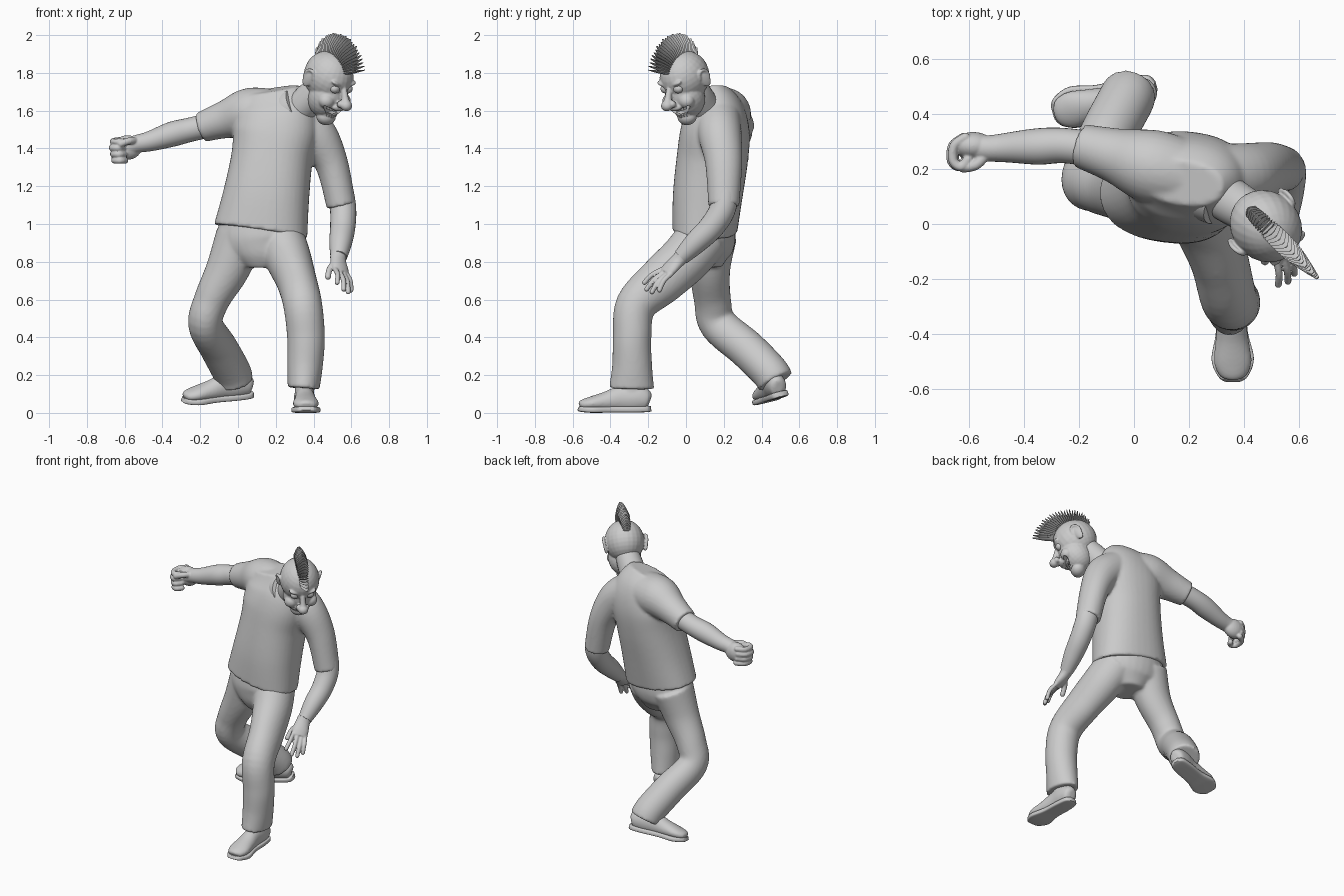
import bpy, bmesh, math, random
from mathutils import Vector, Matrix

if "Cube" in bpy.data.objects:
    bpy.data.objects.remove(bpy.data.objects["Cube"])

random.seed(3)
X, Y, Z = Vector((1, 0, 0)), Vector((0, 1, 0)), Vector((0, 0, 1))


def spline(pts, sub):
    """Catmull-Rom through stations (x, y, z, ra, rb)."""
    p = [pts[0]] + list(pts) + [pts[-1]]
    out = []
    for i in range(1, len(p) - 2):
        for k in range(sub):
            t = k / sub
            out.append([0.5 * (2 * b + (c - a) * t + (2 * a - 5 * b + 4 * c - d) * t * t
                               + (3 * b - a - 3 * c + d) * t ** 3)
                        for a, b, c, d in zip(p[i - 1], p[i], p[i + 1], p[i + 2])])
    return out + [list(pts[-1])]


def loft(bm, pts, ref=X, power=2.0, n=28, sub=6):
    """Closed tube of (super)elliptic rings along a path."""
    st = spline([tuple(p) if len(p) == 5 else tuple(p) + (p[3],) for p in pts], sub)
    rings = []
    for i, s in enumerate(st):
        t = (Vector(st[min(i + 1, len(st) - 1)][:3]) - Vector(st[max(i - 1, 0)][:3])).normalized()
        a = (ref - t * ref.dot(t)).normalized()
        b = t.cross(a)
        ring = []
        for k in range(n):
            c, d = math.cos(math.tau * k / n), math.sin(math.tau * k / n)
            u = math.copysign(abs(c) ** (2 / power), c) * s[3]
            v = math.copysign(abs(d) ** (2 / power), d) * s[4]
            ring.append(bm.verts.new(Vector(s[:3]) + a * u + b * v))
        rings.append(ring)
    for r, q in zip(rings, rings[1:]):
        for k in range(n):
            bm.faces.new((r[k], r[(k + 1) % n], q[(k + 1) % n], q[k]))
    bm.faces.new(rings[0][::-1])
    bm.faces.new(rings[-1])


def ball(bm, c, r, rot=Matrix()):
    r = (r, r, r) if isinstance(r, (int, float)) else r
    m = Matrix.Translation(c) @ rot @ Matrix.Diagonal((*r, 1))
    bmesh.ops.create_uvsphere(bm, u_segments=24, v_segments=16, radius=1, matrix=m)


def finger(bm, pts, r, ref):
    loft(bm, [(*p, r) for p in pts], ref, n=12, sub=4)
    ball(bm, pts[0], r)
    ball(bm, pts[-1], r)


def finish(name, bm, voxel=0, smooth=4, mat=Matrix()):
    """Turn a bmesh into an object; voxel > 0 fuses its pieces into one skin."""
    bmesh.ops.recalc_face_normals(bm, faces=bm.faces)
    bm.transform(mat)
    me = bpy.data.meshes.new(name)
    bm.to_mesh(me)
    bm.free()
    ob = bpy.data.objects.new(name, me)
    bpy.context.collection.objects.link(ob)
    bpy.ops.object.select_all(action='DESELECT')
    ob.select_set(True)
    bpy.context.view_layer.objects.active = ob
    bpy.ops.object.shade_smooth_by_angle(angle=math.radians(50))
    if voxel:
        ob.modifiers.clear()
        m = ob.modifiers.new("fuse", 'REMESH')
        m.mode, m.voxel_size, m.use_smooth_shade = 'VOXEL', voxel, True
        s = ob.modifiers.new("relax", 'SMOOTH')
        s.factor, s.iterations = 0.5, smooth
    return ob


# shirt: torso and two short sleeves
bm = bmesh.new()
loft(bm, [(.12, .10, .96, .25, .168), (.15, .115, 1.15, .228, .182), (.18, .14, 1.35, .215, .187),
          (.2, .155, 1.5, .227, .18), (.19, .16, 1.62, .205, .145), (.175, .15, 1.71, .15, .08)],
     Vector((1, -.12, 0)), 2.3, 40)
loft(bm, [(.2, .17, 1.58, .13), (.06, .21, 1.585, .135), (-.07, .25, 1.552, .1), (-.195, .285, 1.512, .08)], Y)
loft(bm, [(.3, .17, 1.56, .12), (.41, .18, 1.47, .115), (.495, .2, 1.32, .088, .098), (.547, .2, 1.095, .078, .082)])
finish("shirt", bm, .01, 5)

# trousers: pelvis, forward leg, trailing leg
bm = bmesh.new()
loft(bm, [(.125, .1, 1.02, .22, .15), (.12, .1, .92, .23, .16), (.125, .09, .84, .18, .14),
          (.125, .09, .77, .1, .1)], Vector((1, -.15, 0)))
loft(bm, [(.22, .09, .93, .13, .14), (.265, 0, .82, .122, .135), (.31, -.13, .7, .106, .127),
          (.343, -.265, .57, .103, .108), (.36, -.285, .4, .1, .102), (.355, -.285, .25, .094, .106),
          (.347, -.288, .13, .085, .12)])
loft(bm, [(.01, .13, .93, .13, .14), (-.055, .125, .76, .115, .11), (-.138, .14, .6, .095, .098),
          (-.172, .17, .47, .092, .1), (-.1, .32, .34, .1, .102), (-.035, .44, .22, .102, .1),
          (-.018, .475, .165, .1, .098)])
finish("trousers", bm, .01, 6)

# bare arms
bm = bmesh.new()
loft(bm, [(-.1, .265, 1.535, .065), (-.25, .285, 1.5, .064), (-.35, .282, 1.475, .066),
          (-.46, .278, 1.44, .054), (-.55, .272, 1.42, .044)], Y)
finish("raised_arm", bm)
bm = bmesh.new()
loft(bm, [(.53, .2, 1.25, .065), (.555, .2, 1.1, .069), (.555, .14, .99, .067), (.543, .05, .9, .06),
          (.533, -.025, .825, .044)])
finish("lowered_arm", bm)

# fist: palm, four curled fingers, thumb
bm = bmesh.new()
ball(bm, (-.585, .285, 1.405), (.075, .05, .065))
loft(bm, [(-.47, .278, 1.437, .052), (-.53, .275, 1.425, .048), (-.58, .28, 1.41, .048)], Y)
for i in range(4):
    z, x = 1.445 - .033 * i, .006 * abs(i - 1)
    finger(bm, [(-.62 + x, .315, z), (-.66 + x, .285, z - .005), (-.664 + x, .23, z - .01),
                (-.635 + x, .208, z - .01), (-.61 + x, .235, z - .01)], .0175, Z)
finger(bm, [(-.54, .25, 1.44), (-.575, .215, 1.44), (-.62, .205, 1.425)], .019, Z)
finish("fist", bm, .005, 3)

# open hand: palm, four spread fingers, thumb
bm = bmesh.new()
loft(bm, [(.535, 0, .85, .046), (.53, -.04, .81, .045, .035), (.54, -.085, .765, .052, .028),
          (.548, -.11, .74, .046, .02)], Vector((1, .5, -.5)))
for base, tip in [((.515, -.125, .76), (.525, -.22, .69)), ((.538, -.115, .745), (.56, -.208, .655)),
                  ((.558, -.1, .735), (.583, -.18, .64)), ((.575, -.08, .735), (.598, -.14, .65))]:
    mid = (Vector(base) + Vector(tip)) / 2 + Vector((.008, -.008, .006))
    finger(bm, [base, tuple(mid), tip], .0135, X)
finger(bm, [(.515, -.06, .8), (.486, -.1, .765), (.476, -.135, .72)], .016, X)
finish("open_hand", bm, .005, 3)

# shoes: upper, ankle and sole
shoe_mats = {
    "front": Matrix.Translation((.355, -.372, 0)) @ Matrix.Rotation(math.radians(2), 4, 'Z'),
    "back": Matrix.Translation((-.1, .46, .064)) @ Matrix.Rotation(math.radians(-74), 4, 'Z')
            @ Matrix.Rotation(math.radians(13), 4, 'Y') @ Matrix.Rotation(math.radians(5), 4, 'X')}
for side, mat in shoe_mats.items():
    bm = bmesh.new()
    loft(bm, [(0, -.192, .038, .015, .012), (0, -.18, .042, .048, .026), (0, -.13, .049, .068, .038),
              (0, -.05, .06, .06, .053), (0, .03, .075, .052, .07), (0, .11, .078, .055, .073),
              (0, .165, .065, .045, .055), (0, .18, .06, .02, .03)])
    loft(bm, [(0, .08, .07, .05, .07), (0, .085, .13, .05, .062), (0, .085, .2, .045, .05)])
    finish(side + "_shoe", bm, .007, 4, mat)
    bm = bmesh.new()
    loft(bm, [(0, -.199, .024, .02, .01), (0, -.185, .02, .052, .014), (0, -.12, .016, .077, .016),
              (0, -.02, .018, .058, .016), (0, .09, .018, .056, .016), (0, .165, .02, .046, .016),
              (0, .187, .022, .018, .014)], X, 5)
    finish(side + "_sole", bm, 0, 0, mat)

# neck and shirt collar
bm = bmesh.new()
loft(bm, [(.27, .16, 1.53, .085), (.33, .1, 1.61, .085), (.4, .055, 1.69, .08), (.44, .03, 1.74, .07)])
finish("neck", bm)
bm = bmesh.new()
loft(bm, [(.22, .16, 1.56, .13, .13), (.28, .115, 1.605, .115, .115), (.32, .088, 1.63, .1, .1)],
     Vector((1, 1, 0)))
finish("collar", bm)

# head, modelled upright facing -y and then posed
POSE = (Matrix.Translation((.48, -.008, 1.782)) @ Matrix.Rotation(math.radians(45), 4, 'Z')
        @ Matrix.Rotation(math.radians(35), 4, 'X'))
HEAD = POSE @ Matrix.Diagonal((1.08, 1.06, 1.08, 1))
bm = bmesh.new()
ball(bm, (0, 0, 0), (.116, .132, .125))
ball(bm, (0, -.055, -.085), (.098, .095, .11))
ball(bm, (0, -.1, -.172), (.052, .045, .042))
ball(bm, (0, -.14, -.085), (.045, .03, .02))
loft(bm, [(0, -.125, .01, .014), (0, -.16, -.025, .018), (0, -.18, -.045, .026)], X, n=16)
ball(bm, (0, -.186, -.048), (.03, .029, .027))
for s in (1, -1):
    ball(bm, (s * .055, -.105, -.075), (.042, .04, .038))
    ball(bm, (s * .022, -.168, -.052), .018)
    ball(bm, (s * .045, -.105, .03), (.036, .02, .012), Matrix.Rotation(s * -.25, 4, 'Y'))
    tilt = Matrix.Rotation(s * -.45, 4, 'Z')
    ball(bm, (s * .117, .015, -.025), (.01, .027, .045), tilt)
    finger(bm, [(s * .11, -.012, -.01), (s * .119, .0, .022), (s * .128, .027, .02),
                (s * .128, .037, -.015), (s * .116, .018, -.062)], .008, X)
head = finish("head", bm, .005, 4, HEAD)

# grinning mouth cut into the head
bm = bmesh.new()
loft(bm, [(-.07, -.115, -.09, .008, .04), (-.038, -.145, -.118, .022, .045), (0, -.155, -.128, .028, .05),
          (.038, -.145, -.118, .022, .045), (.07, -.115, -.09, .008, .04)], Z)
cutter = finish("mouth_cutter", bm, 0, 0, HEAD)
cutter.hide_render = True
cutter.hide_set(True)
cut = head.modifiers.new("mouth", 'BOOLEAN')
cut.operation, cut.object, cut.solver = 'DIFFERENCE', cutter, 'EXACT'

# teeth: two rows on an arc
bm = bmesh.new()
for row_z in (-.106, -.146):
    for i in range(-3, 4):
        a = i * .24
        m = (Matrix.Translation((.058 * math.sin(a), -.075 - .058 * math.cos(a), row_z + .012 * (1 - math.cos(a))))
             @ Matrix.Rotation(a, 4, 'Z') @ Matrix.Diagonal((.013, .012, .018, 1)))
        bmesh.ops.create_cube(bm, size=1, matrix=m)
finish("teeth", bm, 0, 0, HEAD)

# eyes
bm = bmesh.new()
for s in (1, -1):
    ball(bm, (s * .044, -.11, .0), (.026, .022, .022))
finish("eyes", bm, 0, 0, HEAD)

# mohawk: fan of flat tapering spikes
bm = bmesh.new()
COUNT = 28
for i in range(COUNT):
    t = i / (COUNT - 1)
    a = math.radians(42 + 118 * t)
    tip = .273 - .06 * t - .05 * t ** 4 + random.uniform(-.005, .005)
    root, out = .112, Vector((0, -math.cos(a), math.sin(a)))
    w = .024 + .014 * math.sin(math.pi * t)
    mid = (root + tip) / 2
    loft(bm, [(*(out * root), w * .8, .009), (*(out * mid), w, .008), (*(out * tip), .006, .002)],
         X, n=6, sub=2)
finish("mohawk", bm, 0, 0, POSE)
